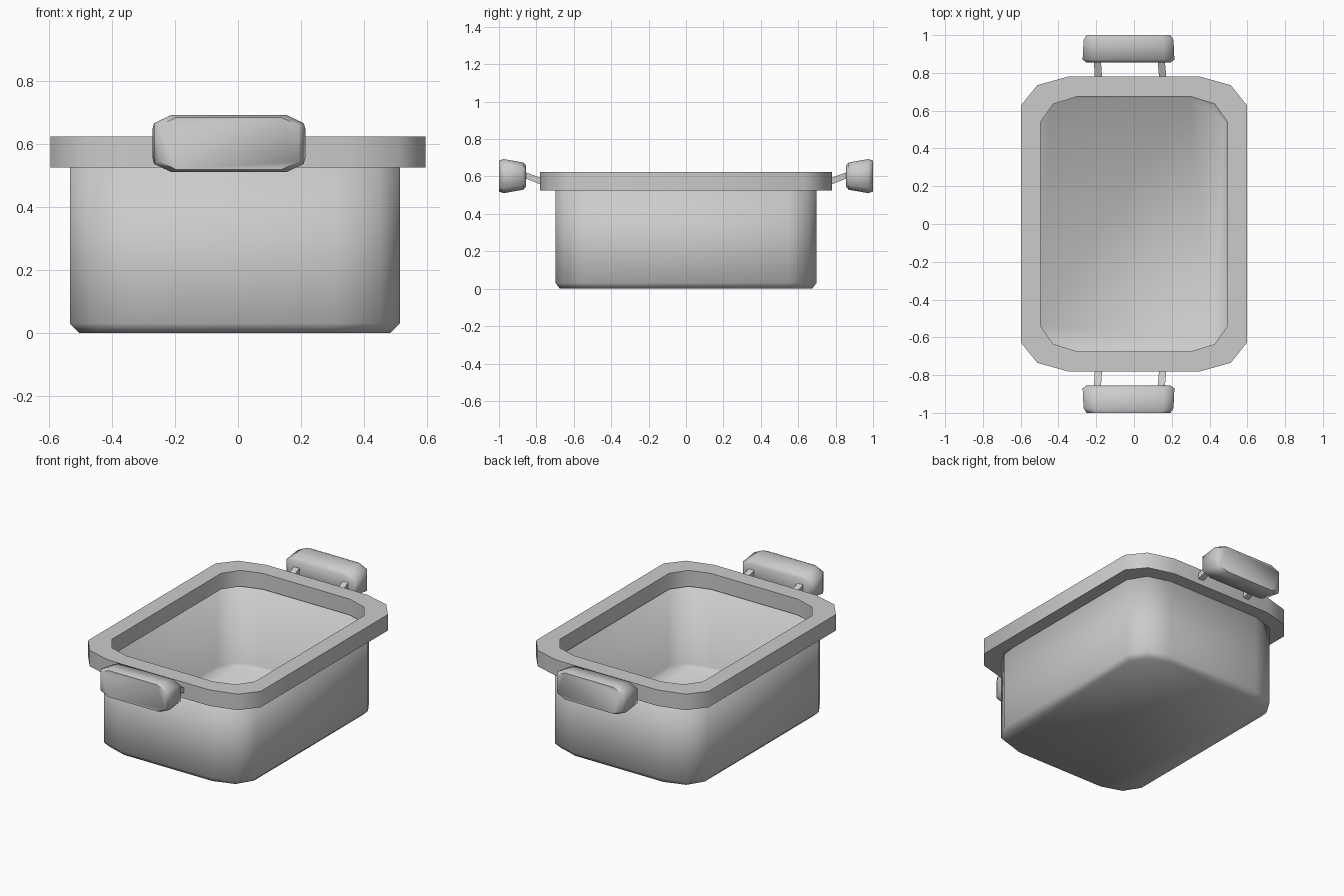
import bpy, bmesh, math

if "Cube" in bpy.data.objects:
    bpy.data.objects.remove(bpy.data.objects["Cube"])


def loft(name, loops, cap_start=False, cap_end=False, closed=False, angle=50):
    """Skin a list of equal-length point loops into one mesh object."""
    bm = bmesh.new()
    rings = [[bm.verts.new(p) for p in loop] for loop in loops]
    n = len(rings[0])
    pairs = list(zip(rings, rings[1:]))
    if closed:
        pairs.append((rings[-1], rings[0]))
    for a, b in pairs:
        for i in range(n):
            j = (i + 1) % n
            bm.faces.new((a[i], a[j], b[j], b[i]))
    if cap_start:
        bm.faces.new(rings[0][::-1])
    if cap_end:
        bm.faces.new(rings[-1])
    if closed or (cap_start and cap_end):
        bmesh.ops.recalc_face_normals(bm, faces=bm.faces)
    me = bpy.data.meshes.new(name)
    bm.to_mesh(me)
    bm.free()
    me.shade_smooth()
    me.set_sharp_from_angle(angle=math.radians(angle))
    ob = bpy.data.objects.new(name, me)
    bpy.context.collection.objects.link(ob)
    return ob


def outline(quarter, z, cx=0.0):
    """Mirror a quarter outline (ordered +x to +y) into a full loop at height z."""
    half = quarter + [(-x, y) for x, y in reversed(quarter)]
    full = half + [(-x, -y) for x, y in half]
    return [(x + cx, y, z) for x, y in full]


def mirror_y(ob):
    m = ob.modifiers.new("mirror", 'MIRROR')
    m.use_axis = (False, True, False)


# Rim ring
outer = [(0.597, 0.63), (0.512, 0.735), (0.35, 0.78)]
inner = [(0.495, 0.54), (0.428, 0.635), (0.30, 0.675)]
loft("rim", [outline(outer, 0.525), outline(outer, 0.625),
             outline(inner, 0.625), outline(inner, 0.525)], closed=True)

# Thin-walled body with chamfered base
wall = [(0.525, 0.55), (0.46, 0.655), (0.32, 0.698)]
base = [(0.495, 0.535), (0.435, 0.632), (0.305, 0.674)]
body = loft("body", [outline(base, 0.0, -0.01), outline(wall, 0.03, -0.01),
                     outline(wall, 0.56, -0.01)], cap_start=True, angle=60)
solid = body.modifiers.new("thickness", 'SOLIDIFY')
solid.thickness = 0.01
solid.offset = -1


# Grips, tapering towards the rim
def grip_loop(y, hx, hz, zc=0.602, cx=-0.029):
    k, h = 0.055, 0.026
    q = [(hx, hz - h), (hx - k, hz)]
    return [(x, y, z + zc) for x, z, _ in
            [(p[0], p[1], 0) for p in outline(q, 0, cx)]]


grip = loft("grip", [grip_loop(0.855, 0.222, 0.056), grip_loop(0.870, 0.243, 0.073),
                     grip_loop(0.975, 0.238, 0.091), grip_loop(1.0, 0.222, 0.083)],
            cap_start=True, cap_end=True, angle=60)
mirror_y(grip)

# Slanted struts joining grips to rim
for side, x0, x1 in (("left", -0.186, -0.195), ("right", 0.155, 0.143)):
    loops = []
    for x, y, z in ((x0, 0.74, 0.560), (x1, 0.88, 0.615)):
        loops.append([(x + dx, y, z + dz) for dx, dz in
                      ((-0.019, -0.017), (0.019, -0.017), (0.019, 0.017), (-0.019, 0.017))])
    mirror_y(loft("strut_" + side, loops, cap_start=True, cap_end=True))
